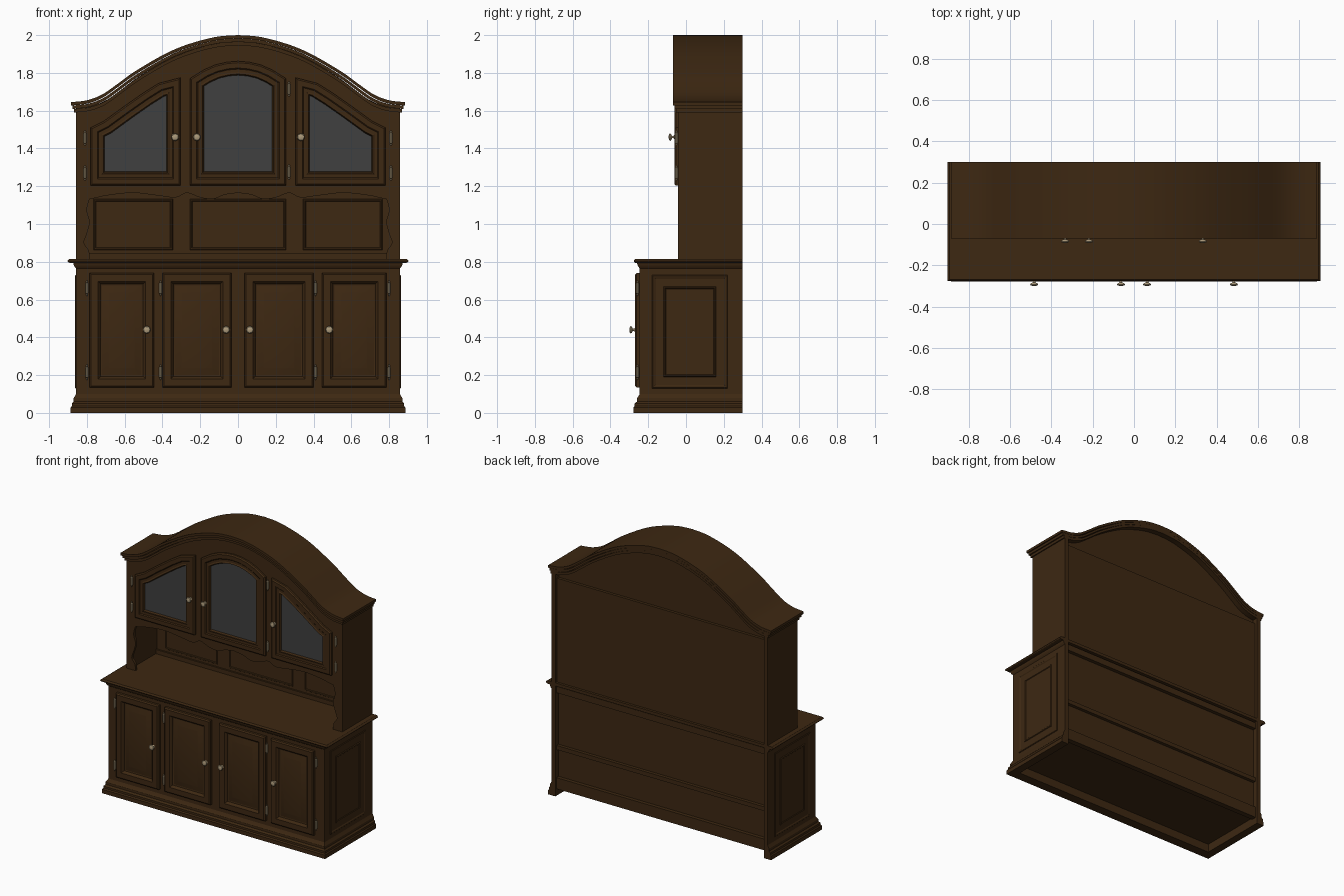
import bpy, bmesh, math
from mathutils import Vector

cube = bpy.data.objects.get("Cube")
if cube:
    bpy.data.objects.remove(cube, do_unlink=True)


def material(name, rgb, rough):
    m = bpy.data.materials.new(name)
    m.use_nodes = True
    m.diffuse_color = (*rgb, 1)
    bsdf = m.node_tree.nodes["Principled BSDF"]
    bsdf.inputs["Base Color"].default_value = (*rgb, 1)
    bsdf.inputs["Roughness"].default_value = rough
    return m


WOOD = material("dark wood", (0.047, 0.021, 0.006), 0.6)
GLASS = material("grey glass", (0.05, 0.05, 0.05), 0.5)
BRASS = material("pale brass", (0.42, 0.33, 0.2), 0.5)
parts = []


def finish(name, bm, *mats):
    bmesh.ops.recalc_face_normals(bm, faces=bm.faces)
    mesh = bpy.data.meshes.new(name)
    bm.to_mesh(mesh)
    bm.free()
    for m in mats:
        mesh.materials.append(m)
    ob = bpy.data.objects.new(name, mesh)
    bpy.context.collection.objects.link(ob)
    parts.append(ob)
    return ob


def loft(bm, rings, close_rings=True):
    """Join equal rings of points with quads and cap both ends."""
    rows = [[bm.verts.new(p) for p in ring] for ring in rings]
    n = len(rows[0])
    for a, b in zip(rows, rows[1:]):
        for i in range(n):
            j = (i + 1) % n
            bm.faces.new((a[i], a[j], b[j], b[i]))
    bm.faces.new(rows[0])
    return bm.faces.new(rows[-1])


def box(name, x0, x1, y0, y1, z0, z1):
    slab(name, [(x0, z0), (x1, z0), (x1, z1), (x0, z1)], y0, y1)


def slab(name, outline, y0, y1):
    bm = bmesh.new()
    loft(bm, [[(x, y, z) for x, z in outline] for y in (y0, y1)])
    finish(name, bm, WOOD)


def inset(outline, d):
    pts = [Vector(p) for p in outline]
    n = len(pts)
    area = sum(pts[i].x * pts[(i + 1) % n].y - pts[(i + 1) % n].x * pts[i].y for i in range(n))
    s = 1 if area > 0 else -1
    out = []
    for i in range(n):
        e1 = (pts[i] - pts[i - 1]).normalized()
        e2 = (pts[(i + 1) % n] - pts[i]).normalized()
        n1, n2 = Vector((-e1.y, e1.x)) * s, Vector((-e2.y, e2.x)) * s
        out.append(pts[i] + (n1 + n2) * d / (1 + n1.dot(n2)))
    return out


def front(u, v, d):
    return (u, -d, v)


def panel(name, outline, steps, place=front, centre=WOOD):
    """Moulded panel: each step is (inset from the outline, height)."""
    bm = bmesh.new()
    rings = [[place(p.x, p.y, d) for p in inset(outline, i)] for i, d in steps]
    loft(bm, rings).material_index = 1
    finish(name, bm, WOOD, centre)


def rect(u0, u1, v0, v1):
    return [(u0, v0), (u1, v0), (u1, v1), (u0, v1)]


def moulding(name, profile, x, y, front_scale=1.0):
    """Closed profile of (outward, z) swept round the right, front and left."""
    bm = bmesh.new()
    f = front_scale
    rings = [[(sx * (x + o), 0.3 if back else y - o * f, z) for o, z in profile]
             for sx, back in ((1, True), (1, False), (-1, False), (-1, True))]
    loft(bm, rings)
    finish(name, bm, WOOD)


def lathe(name, profile, origin, axis, seg=16):
    bm = bmesh.new()
    rings = []
    for r, d in profile:
        ring = []
        for k in range(seg):
            a = 2 * math.pi * k / seg
            c, s = r * math.cos(a), r * math.sin(a)
            ring.append(Vector(origin) + Vector((c, -d, s) if axis == "y" else (c, s, d)))
        rings.append(ring)
    loft(bm, rings)
    finish(name, bm, BRASS)


def curve(pts, n=5):
    """Smooth line through the points."""
    p = [Vector(q) for q in pts]
    p = [p[0] * 2 - p[1]] + p + [p[-1] * 2 - p[-2]]
    out = []
    for a, b, c, d in zip(p, p[1:], p[2:], p[3:]):
        for k in range(n):
            t = k / n
            out.append(0.5 * (2 * b + (c - a) * t + (2 * a - 5 * b + 4 * c - d) * t * t
                              + (3 * b - a - 3 * c + d) * t ** 3))
    return out + [p[-2]]


def mirrored(half):
    """Complete a line that starts at x = 0."""
    return [(-x, z) for x, z in reversed(half[1:])] + [(x, z) for x, z in half]


def knob(name, x, y, z):
    lathe(name, [(.012, 0), (.011, .003), (.006, .006), (.006, .014), (.016, .019),
                 (.02, .024), (.016, .029), (.006, .032)], (x, y, z), "y")


def hinge(name, x, y, z):
    lathe(name, [(.002, -.04), (.005, -.034), (.003, -.029), (.008, -.026),
                 (.008, .026), (.003, .029), (.005, .034), (.002, .04)], (x, y, z), "z", 10)


# Lower cabinet
X, YF, YU = 0.858, -0.245, -0.042
box("lower_front", -X, X, YF, YF + .03, .05, .8)
box("lower_bottom", -X, X, YF, .28, .06, .085)
box("lower_back", -X + .02, X - .02, .25, .262, .06, .8)
box("back_shelf_rail", -X + .02, X - .02, .25, .285, .33, .36)
box("back_top_rail", -X + .02, X - .02, .25, .288, .74, .785)
box("back_bottom_rail", -X + .02, X - .02, .25, .288, .05, .13)
for s, side in ((1, "left"), (-1, "right")):
    box(side + "_lower_side", s * (X - .03), s * X, YF, .3, .03, .8)
    panel(side + "_side_panel", rect(-.18, .22, .13, .73),
          [(0, X - .02), (0, X + .001), (.004, X + .005), (.012, X + .005), (.018, X + .001),
           (.06, X + .001), (.064, X + .006), (.07, X + .006), (.074, X + .002)],
          lambda u, v, d, s=s: (s * d, u, v))

# Plinth and counter
moulding("plinth", [(-.03, 0), (.028, 0), (.028, .028), (.022, .036), (.022, .05), (.012, .06),
                    (.012, .078), (.005, .09), (0, .1), (-.03, .1)], X, YF, 1.2)
moulding("counter_moulding", [(-.02, .765), (0, .765), (.008, .775), (.014, .79),
                              (.014, .797), (-.02, .797)], X, YF)
bm = bmesh.new()
loft(bm, [[(sx * (X + o), y, z) for sx, y in
           ((-1, .3), (1, .3), (1, YF - .7 * o), (-1, YF - .7 * o))]
          for o, z in ((.03, .793), (.04, .797), (.045, .804), (.04, .811), (.034, .815))])
finish("counter", bm, WOOD)

# Lower doors
door_steps = [(0, .24), (0, .262), (.008, .27), (.045, .27), (.053, .262),
              (.058, .252), (.066, .25), (.1, .261), (.104, .262)]
for s, side in ((1, "left"), (-1, "right")):
    for place, x0, x1, xk, xh in (("outer", .445, .785, .483, .8), ("inner", .035, .4, .063, .41)):
        panel(f"{side}_{place}_lower_door", rect(*sorted((s * x0, s * x1)), .135, .74), door_steps)
        knob(f"{side}_{place}_lower_knob", s * xk, -.268, .44)
        for z in (.66, .215):
            hinge(f"{side}_{place}_lower_hinge", s * xh, -.257, z)

# Upper carcass with the open niche
for s, side in ((1, "left"), (-1, "right")):
    box(side + "_upper_side", s * (X - .03), s * X, YU, .3, .81, 1.62)
    bracket = curve([(.775, 1.16), (.79, 1.12), (.80, 1.07), (.785, 1.01),
                     (.80, .95), (.815, .9), (.79, .86), (.785, .815)], 4)
    slab(side + "_niche_bracket", [(s * x, z) for x, z in bracket] + [(s * X, .815), (s * X, 1.16)],
         YU, YU + .02)
box("niche_back", -X + .02, X - .02, .262, .282, .81, 1.56)
box("niche_ceiling", -X + .02, X - .02, YU, .27, 1.2, 1.215)
box("niche_foot_rail", -X + .03, X - .03, .25, .265, .815, .845)
for name, x0, x1 in (("right", -.765, -.345), ("middle", -.255, .255), ("left", .345, .765)):
    panel(name + "_niche_panel", rect(x0, x1, .862, 1.132),
          [(0, -.27), (0, -.262), (.004, -.256), (.01, -.256), (.014, -.261), (.02, -.261)])

# Crown: stepped arched mouldings
crown = mirrored(curve([(0, 2), (.1, 1.993), (.2, 1.971), (.31, 1.935), (.41, 1.888), (.55, 1.805),
                        (.64, 1.74), (.72, 1.685), (.8, 1.655), (.885, 1.645)], 4))


def arch(offset, half_width):
    return [(x * half_width / .885, z - offset) for x, z in crown]


for name, top, low, w, y in (("crown_top", 0, .018, .885, -.07), ("crown_middle", .018, .036, .876, -.062),
                             ("crown_lower", .036, .055, .867, -.052)):
    slab(name, arch(top, w) + arch(low, w)[::-1], y, .3)
slab("arched_back", arch(.03, .85) + [(.85, 1.5), (-.85, 1.5)], .245, .26)

# Upper front with its scalloped valance
valance = mirrored(curve([(0, 1.165), (.07, 1.155), (.13, 1.133), (.2, 1.14), (.27, 1.165), (.33, 1.14),
                          (.42, 1.15), (.56, 1.165), (.7, 1.15), (.77, 1.135), (X, 1.13)], 4))
slab("upper_front", arch(.03, X) + valance[::-1], YU, YU + .025)

# Glazed doors
glazed = [(0, .035), (0, .054), (.008, .062), (.036, .062), (.042, .056), (.058, .056),
          (.064, .06), (.068, .06), (.074, .046)]
side_top = [(.78, 1.51), (.71, 1.545), (.6, 1.625), (.5, 1.695), (.42, 1.745), (.305, 1.775)]
for s, side in ((1, "left"), (-1, "right")):
    panel(side + "_glass_door", [(s * x, z) for x, z in side_top + [(.305, 1.203), (.78, 1.203)]],
          glazed, centre=GLASS)
    knob(side + "_upper_knob", s * .333, -.06, 1.46)
    for z in (1.455, 1.27):
        hinge(side + "_upper_hinge", s * .81, -.05, z)
middle_top = mirrored([(0, 1.862), (.06, 1.857), (.12, 1.843), (.18, 1.817), (.255, 1.77)])
panel("middle_glass_door", middle_top + [(.255, 1.203), (-.255, 1.203)], glazed, centre=GLASS)
knob("middle_upper_knob", -.218, -.06, 1.46)
for z in (1.715, 1.275):
    hinge("middle_upper_hinge", .27, -.05, z)

# Smooth curves, keep mouldings crisp
bpy.ops.object.select_all(action="DESELECT")
for ob in parts:
    ob.select_set(True)
bpy.context.view_layer.objects.active = parts[0]
bpy.ops.object.shade_smooth_by_angle(angle=math.radians(30))
